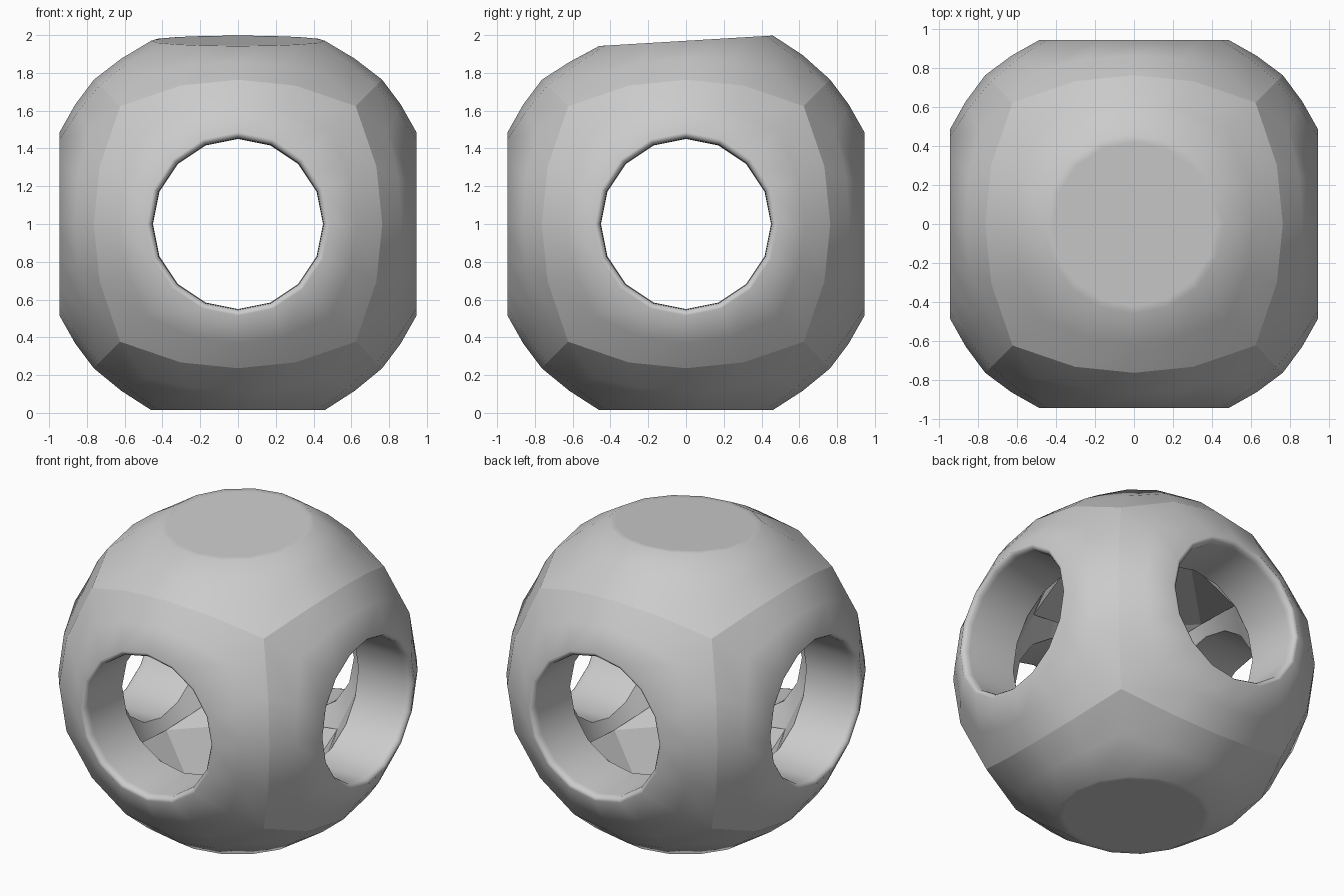
import bpy, bmesh, math
from mathutils import Vector, Matrix

if "Cube" in bpy.data.objects:
    bpy.data.objects.remove(bpy.data.objects["Cube"])

N = 16                                   # sides of each opening
CENTRE = Vector((0, 0, 1))


def circle(r, h):
    """Ring of N points on the local +z side."""
    return [Vector((r * math.cos(2 * math.pi * i / N), r * math.sin(2 * math.pi * i / N), h))
            for i in range(N)]


def cube_edge(radius):
    """Ring along the edges of a rounded cube side, pushed out to a sphere."""
    pts = []
    for p in circle(1, 0):
        m = max(abs(p.x), abs(p.y))
        pts.append(Vector((p.x / m, p.y / m, 1)).normalized() * radius)
    return pts


def bulge(a, b):
    """Ring halfway between two rings, pushed slightly outwards."""
    return [(p + q) / 2 * 1.01 for p, q in zip(a, b)]


bm = bmesh.new()


def add_ring(pts, rot, tilt=0.0):
    out = []
    for p in pts:
        q = rot @ p
        q.z += tilt * q.y
        out.append(bm.verts.new(q + CENTRE))
    return out


def bridge(*rings):
    for a, b in zip(rings, rings[1:]):
        for i in range(N):
            j = (i + 1) % N
            bm.faces.new((a[i], b[i], b[j], a[j]))


def crease(ring):
    for i in range(N):
        bm.edges.get((ring[i], ring[(i + 1) % N])).smooth = False


outer, inner = cube_edge(1.08), cube_edge(0.735)

# Four open sides: outer skin, rounded rim, tunnel wall, inner skin
for k in range(4):
    rot = Matrix.Rotation(k * math.pi / 2, 3, 'Z') @ Matrix.Rotation(math.pi / 2, 3, 'X')
    rim = circle(0.485, 0.945)
    rings = [outer, bulge(outer, rim), rim, circle(0.468, 0.94), circle(0.456, 0.925),
             circle(0.452, 0.90), circle(0.45, 0.56), inner]
    rings = [add_ring(r, rot) for r in rings]
    bridge(*rings)
    for ring in (rings[0], rings[-2], rings[-1]):
        crease(ring)

for angle, tilt, h in ((0, 0.06, 0.97), (math.pi, 0.0, 0.985)):
    rot = Matrix.Rotation(angle, 3, 'X')
    # Closed top and bottom: flat disc on the outer skin
    rim = circle(0.46, h)
    edge = add_ring(outer, rot)
    disc = add_ring(circle(0.42, h), rot, tilt)
    bridge(edge, add_ring(bulge(outer, rim), rot, tilt / 2), add_ring(rim, rot, tilt), disc)
    bm.faces.new(disc)
    crease(edge)
    # Inner floor and ceiling: diamond between edge midpoints, plus corners
    ring = add_ring(inner, rot)
    flat = [bm.faces.new(ring[0::4])]
    for q in range(0, N, 4):
        a, b, c, d, e = (ring[(q + i) % N] for i in range(5))
        flat += [bm.faces.new(t) for t in ((c, b, a), (e, d, c), (a, e, c))]
    for f in flat:
        for ed in f.edges:
            ed.smooth = False

bmesh.ops.remove_doubles(bm, verts=bm.verts, dist=0.002)
bmesh.ops.recalc_face_normals(bm, faces=bm.faces)
for f in bm.faces:
    f.smooth = True
mesh = bpy.data.meshes.new("hollow_shell")
bm.to_mesh(mesh)
bm.free()
shell = bpy.data.objects.new("hollow_shell", mesh)
bpy.context.collection.objects.link(shell)
